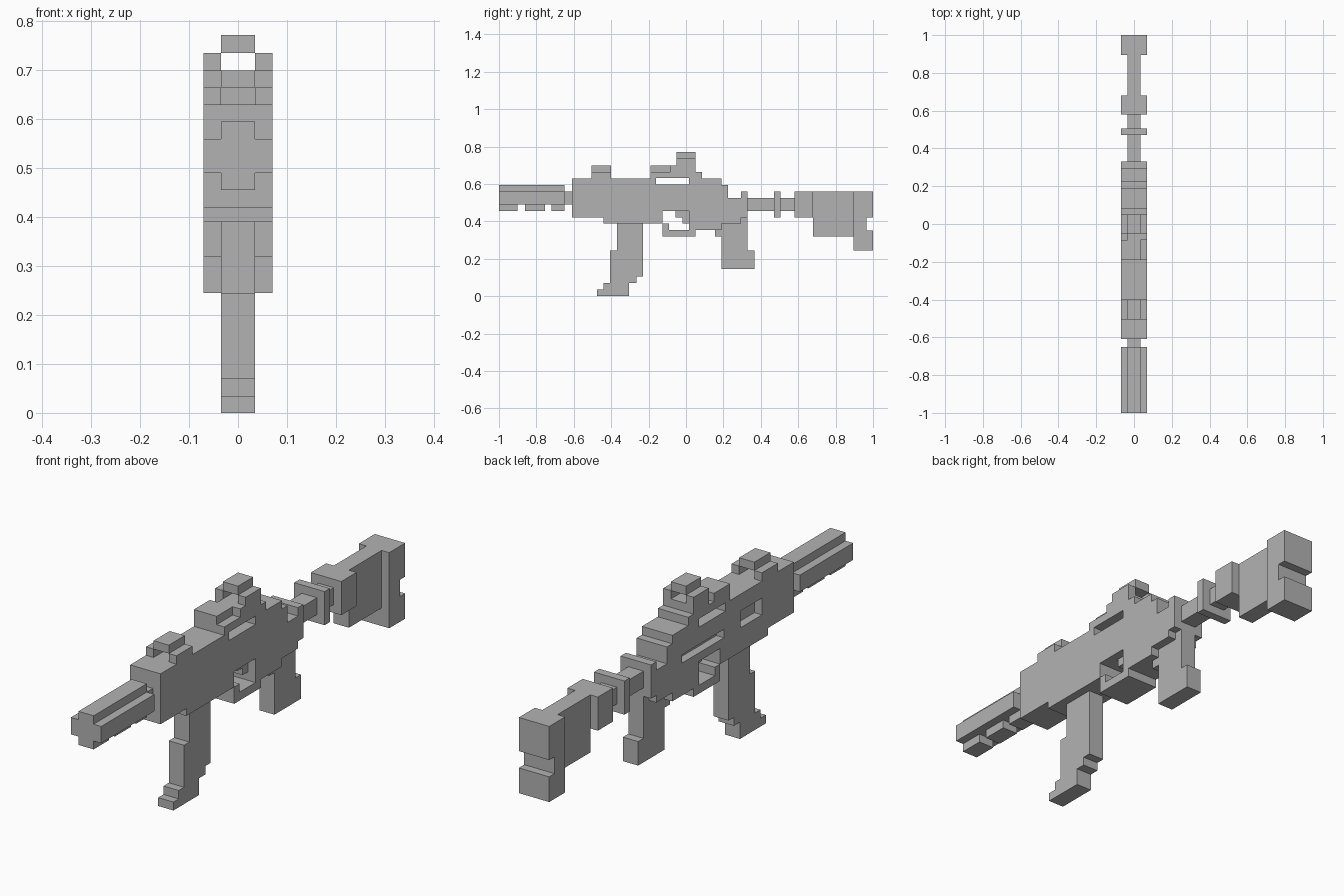
import bpy
import bmesh

cube = bpy.data.objects.get("Cube")
if cube:
    bpy.data.objects.remove(cube, do_unlink=True)

grey = bpy.data.materials.new("plain grey")
grey.use_nodes = True
grey.diffuse_color = (0.45, 0.45, 0.45, 1)
grey.node_tree.nodes["Principled BSDF"].inputs["Base Color"].default_value = (0.45, 0.45, 0.45, 1)

W = 0.07    # wide half width
N = 0.035   # narrow half width


def slab(name, pts, x0, x1):
    """Extrude a side profile of (y, z) points from x0 to x1."""
    bm = bmesh.new()
    face = bm.faces.new([bm.verts.new((x0, y, z)) for y, z in pts])
    ext = bmesh.ops.extrude_face_region(bm, geom=[face])
    moved = [v for v in ext["geom"] if isinstance(v, bmesh.types.BMVert)]
    bmesh.ops.translate(bm, verts=moved, vec=(x1 - x0, 0, 0))
    bmesh.ops.recalc_face_normals(bm, faces=bm.faces)
    mesh = bpy.data.meshes.new(name)
    bm.to_mesh(mesh)
    bm.free()
    mesh.materials.append(grey)
    obj = bpy.data.objects.new(name, mesh)
    bpy.context.collection.objects.link(obj)
    return obj


def box(name, y0, y1, z0, z1, x0=-W, x1=W):
    return slab(name, [(y0, z0), (y1, z0), (y1, z1), (y0, z1)], x0, x1)


def cut(target, cutter):
    """Subtract a helper from the target, then remove the helper."""
    cutter.hide_render = True
    mod = target.modifiers.new("cut", "BOOLEAN")
    mod.operation = "DIFFERENCE"
    mod.solver = "EXACT"
    mod.object = cutter
    bpy.context.view_layer.objects.active = target
    bpy.ops.object.modifier_apply(modifier=mod.name)
    bpy.data.objects.remove(cutter, do_unlink=True)


# Receiver, with a window above the trigger guard and a stepped rear end
body = slab("receiver", [
    (-.61, .42), (-.44, .42), (-.44, .39), (-.125, .39), (-.125, .455),
    (.015, .455), (.015, .355), (.19, .355), (.19, .39), (.295, .39),
    (.295, .42), (.33, .42), (.33, .56), (.295, .56), (.295, .525),
    (.225, .525), (.225, .595), (.19, .595), (.19, .63), (.085, .63),
    (.085, .665), (-.19, .665), (-.19, .63), (-.61, .63)], -W, W)
cut(body, box("slot_cutter", -.16, .015, .597, .632, -.2, .2))
cut(body, box("port_cutter", -.40, -.26, .49, .56, -.2, -N))
cut(body, box("side_groove_cutter", -.15, .125, .49, .525, -.2, -N))

# Trigger and its guard
slab("trigger", [(-.055, .455), (-.055, .42), (-.02, .42), (-.02, .39),
                 (.015, .39), (.015, .455)], -N, N)
slab("trigger_guard", [(-.125, .39), (-.125, .32), (.05, .32), (.05, .355),
                       (-.09, .355), (-.09, .39)], -W, W)

# Sights: side posts with a bridge over an open gap
box("sight_base", -.19, .05, .665, .70, -N, N)
box("sight_rail_left", -.085, -.05, .665, .70, N, W)
box("sight_rail_right", -.19, -.085, .665, .70, -W, -N)
for side, x0 in (("left", N), ("right", -W)):
    box("rear_sight_post_" + side, -.05, .05, .665, .735, x0, x0 + N)
    box("front_sight_post_" + side, -.505, -.40, .63, .665, x0, x0 + N)
box("rear_sight_bridge", -.05, .05, .735, .772, -N, N)
box("front_sight_bridge", -.505, -.40, .665, .70, -N, N)

# Barrel with side rails and lower lugs
box("barrel_neck", -.65, -.61, .49, .56, -N, N)
box("barrel", -1, -.65, .49, .595, -N, N)
for side, x0 in (("left", N), ("right", -W)):
    box("barrel_rail_" + side, -1, -.65, .49, .56, x0, x0 + N)
for i, (y0, y1) in enumerate([(-1, -.9), (-.86, -.755), (-.72, -.65)]):
    box("barrel_lug_%d" % (i + 1), y0, y1, .455, .49, -N, N)

# Front magazine with a stepped foot
slab("front_magazine", [
    (-.37, .39), (-.37, .245), (-.405, .245), (-.405, .07), (-.44, .07),
    (-.44, .035), (-.475, .035), (-.475, 0), (-.305, 0), (-.305, .07),
    (-.265, .07), (-.265, .105), (-.23, .105), (-.23, .39)], -N, N)

# Rear grip
slab("rear_grip", [
    (.155, .355), (.155, .32), (.19, .32), (.19, .145), (.365, .145),
    (.365, .245), (.33, .245), (.33, .42), (.295, .42), (.295, .39),
    (.19, .39), (.19, .355)], -N, N)

# Stock
box("stock_tube", .33, .58, .455, .525, -N, N)
box("stock_ring", .47, .505, .42, .56)
box("stock_collar", .58, .68, .42, .56)
box("stock_web", .68, .895, .32, .56, -N, N)
slab("butt_plate", [(.895, .245), (1, .245), (1, .35), (.965, .35),
                    (.965, .42), (1, .42), (1, .56), (.895, .56)], -W, W)
